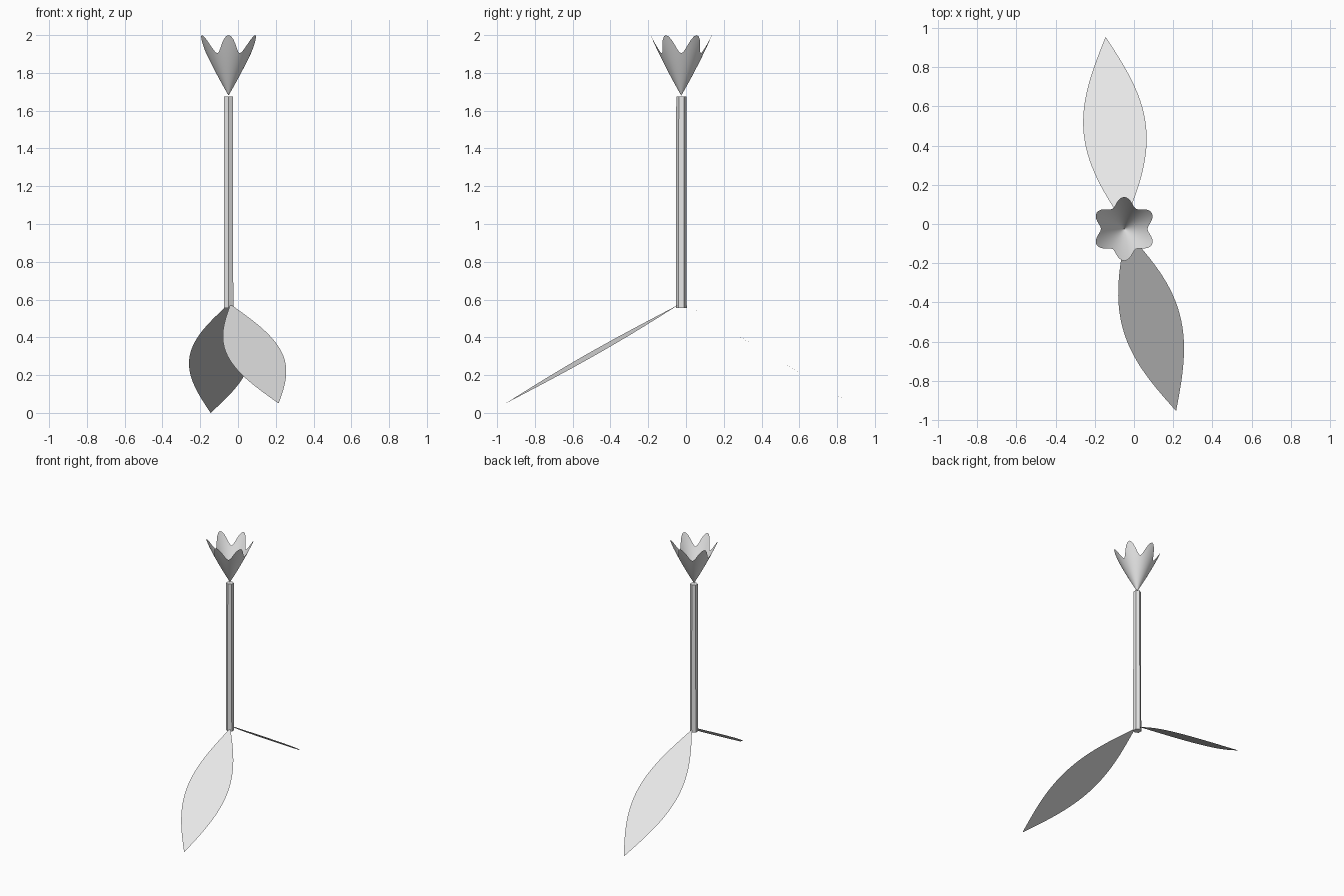
import bpy, bmesh
from math import sin, cos, pi, tau
from mathutils import Vector

cube = bpy.data.objects.get("Cube")
if cube:
    bpy.data.objects.remove(cube, do_unlink=True)

grey = bpy.data.materials.new("light grey")
grey.use_nodes = True
COLOUR = (0.8, 0.8, 0.8, 1)
grey.diffuse_color = COLOUR
grey.node_tree.nodes["Principled BSDF"].inputs["Base Color"].default_value = COLOUR

CENTRE = Vector((-0.05, -0.025, 0))


def finish(name, bm, smooth=False):
    bmesh.ops.remove_doubles(bm, verts=bm.verts, dist=0.0001)
    bmesh.ops.recalc_face_normals(bm, faces=bm.faces)
    mesh = bpy.data.meshes.new(name)
    bm.to_mesh(mesh)
    bm.free()
    mesh.materials.append(grey)
    obj = bpy.data.objects.new(name, mesh)
    bpy.context.collection.objects.link(obj)
    if smooth:
        mesh.shade_smooth()
    return obj


def grid_surface(bm, rows):
    """Join rows of points with faces."""
    verts = [[bm.verts.new(p) for p in row] for row in rows]
    for a, b in zip(verts, verts[1:]):
        for i in range(len(a) - 1):
            bm.faces.new((a[i], a[i + 1], b[i + 1], b[i]))


# Six-sided, slightly tapering stem with a corner facing the front
bm = bmesh.new()
rings = []
for z, radius in ((0.555, 0.029), (1.675, 0.0265)):
    rings.append([bm.verts.new(CENTRE + Vector((radius * sin(tau * k / 6),
                                               radius * cos(tau * k / 6), z)))
                  for k in range(6)])
for k in range(6):
    n = (k + 1) % 6
    bm.faces.new((rings[0][k], rings[0][n], rings[1][n], rings[1][k]))
for ring in rings:
    bm.faces.new(ring)
finish("stem", bm)

# Open flower cup with six rounded petals around its rim
SEGMENTS, STEPS = 72, 8
bm = bmesh.new()
rows = []
for s in range(STEPS + 1):
    row = []
    for k in range(SEGMENTS + 1):
        a = tau * k / SEGMENTS
        h = (0.272 + 0.048 * cos(6 * a)) * max(s / STEPS, 0.002)
        r = 0.58 * h - 0.22 * h * h
        row.append(CENTRE + Vector((r * sin(a), r * cos(a), 1.68 + h)))
    rows.append(row)
grid_surface(bm, rows)
finish("flower", bm, smooth=True)


# Thin, flat leaves sloping down to the ground
def leaf(name, base, tip, half_width, roll, steps=28):
    base, tip = Vector(base), Vector(tip)
    axis = tip - base
    side = Vector((-axis.y, axis.x, 0)).normalized()
    side.z = roll
    bm = bmesh.new()
    rows = []
    for s in range(steps + 1):
        t = s / steps
        w = half_width * sin(pi * t)
        middle = base + axis * t
        rows.append((middle - side * w, middle + side * w))
    grid_surface(bm, rows)
    obj = finish(name, bm)
    # Leaves face upward
    if obj.data.polygons[steps // 2].normal.z < 0:
        obj.data.flip_normals()


leaf("front_leaf", (-0.04, -0.035, 0.575), (0.215, -0.955, 0.05), 0.15, 0.05)
leaf("back_leaf", (-0.05, 0.0, 0.575), (-0.145, 0.955, 0.0), 0.16, 0.06)
